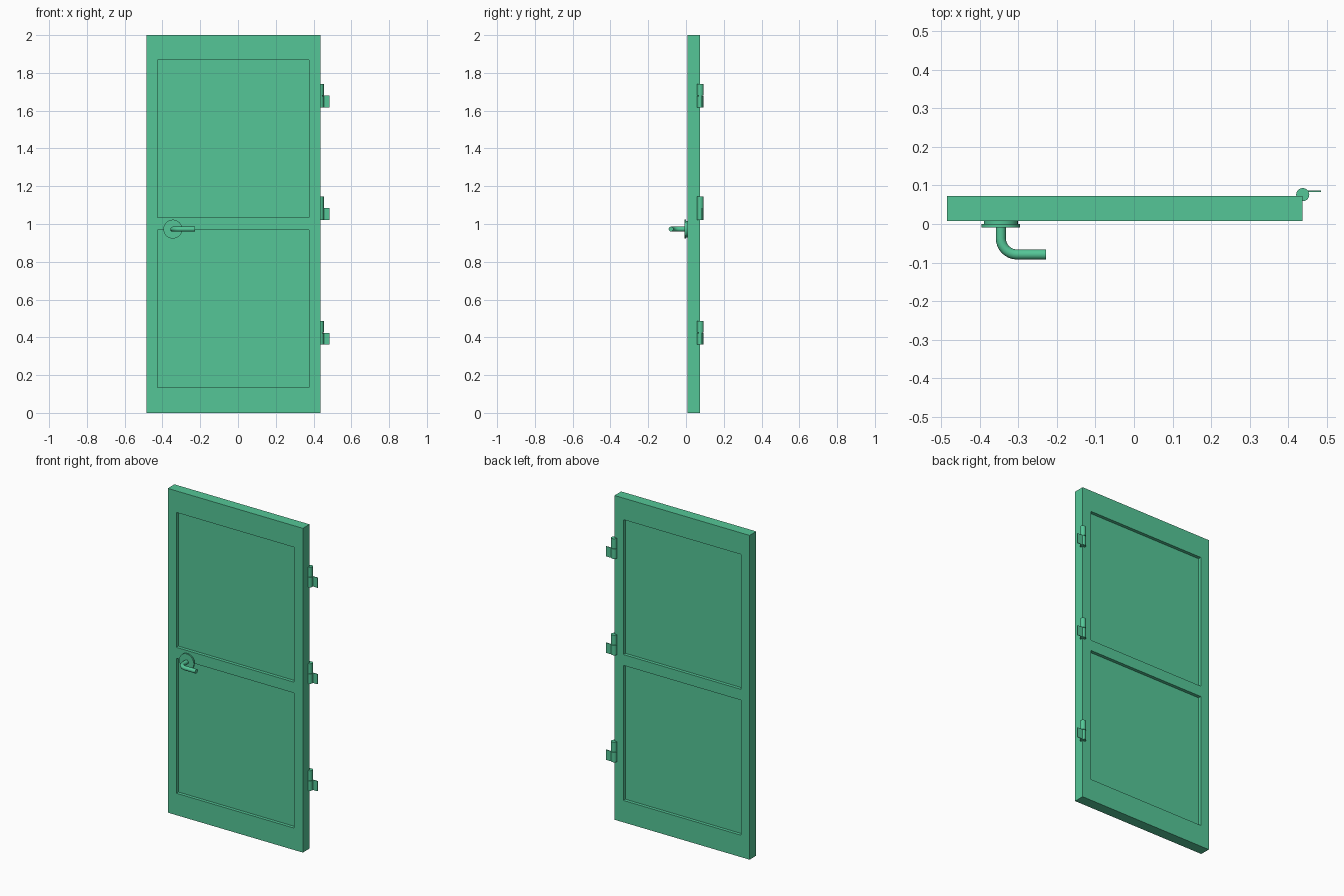
import bpy, bmesh, math
from mathutils import Vector, Matrix

if "Cube" in bpy.data.objects:
    bpy.data.objects.remove(bpy.data.objects["Cube"])

green = bpy.data.materials.new("green_paint")
green.diffuse_color = (0.09, 0.567, 0.31, 1)
green.use_nodes = True
green.node_tree.nodes["Principled BSDF"].inputs["Base Color"].default_value = green.diffuse_color


def finish(name, bm, smooth=False):
    bmesh.ops.recalc_face_normals(bm, faces=bm.faces)
    me = bpy.data.meshes.new(name)
    bm.to_mesh(me)
    bm.free()
    me.materials.append(green)
    ob = bpy.data.objects.new(name, me)
    bpy.context.collection.objects.link(ob)
    if smooth:
        bpy.ops.object.select_all(action='DESELECT')
        ob.select_set(True)
        bpy.context.view_layer.objects.active = ob
        bpy.ops.object.shade_smooth_by_angle(angle=math.radians(35))
    return ob


def box(name, x0, x1, y0, y1, z0, z1):
    bm = bmesh.new()
    bmesh.ops.create_cube(bm, size=1)
    for v in bm.verts:
        v.co = ((x0 + x1) / 2 + v.co.x * (x1 - x0),
                (y0 + y1) / 2 + v.co.y * (y1 - y0),
                (z0 + z1) / 2 + v.co.z * (z1 - z0))
    return finish(name, bm)


def cylinder(bm, radius, depth, center, rot=Matrix(), sides=24):
    bmesh.ops.create_cone(bm, cap_ends=True, segments=sides, radius1=radius,
                          radius2=radius, depth=depth,
                          matrix=Matrix.Translation(center) @ rot)


# Door leaf: a grid of faces on both sides, panel cells pushed inwards
XS = [-0.485, -0.427, 0.377, 0.437]
ZS = [0, 0.135, 0.968, 1.035, 1.867, 2]
Y0, Y1, RECESS = 0.008, 0.073, 0.02
bm = bmesh.new()
for y, inward in ((Y0, RECESS), (Y1, -RECESS)):
    grid = [[bm.verts.new((x, y, z)) for z in ZS] for x in XS]
    panels = []
    for i in range(3):
        for k in range(5):
            f = bm.faces.new((grid[i][k], grid[i + 1][k],
                              grid[i + 1][k + 1], grid[i][k + 1]))
            if i == 1 and k in (1, 3):
                panels.append(f)
    for f in panels:
        ret = bmesh.ops.extrude_discrete_faces(bm, faces=[f])
        bmesh.ops.translate(bm, verts=ret['faces'][0].verts, vec=(0, inward, 0))
# Join the two sides around the outer rim
rim = [e for e in bm.edges if e.is_boundary]
bmesh.ops.bridge_loops(bm, edges=rim)
bmesh.ops.dissolve_limit(bm, angle_limit=0.01, verts=bm.verts, edges=bm.edges)
finish("door_leaf", bm)

# Round handle plate in two layers
HX, HZ = -0.345, 0.973
turn = Matrix.Rotation(math.pi / 2, 4, 'X')
bm = bmesh.new()
cylinder(bm, 0.05, 0.009, (HX, -0.0045, HZ), turn, 32)
cylinder(bm, 0.044, 0.012, (HX, 0.004, HZ), turn, 32)
finish("handle_plate", bm, True)

# Bent lever: a ring swept along a quarter bend
R, B = 0.013, 0.042
path = [(Vector((HX, 0.0, HZ)), 0)]
for i in range(9):
    a = math.pi / 2 * i / 8
    path.append((Vector((HX + B - B * math.cos(a), -0.037 - B * math.sin(a), HZ)), a))
path.append((Vector((-0.228, -0.037 - B, HZ)), math.pi / 2))
bm = bmesh.new()
rings = []
for p, a in path:
    side = Vector((math.cos(a), math.sin(a), 0))
    rings.append([bm.verts.new(p + R * (side * math.cos(t) + Vector((0, 0, math.sin(t)))))
                  for t in (2 * math.pi * j / 16 for j in range(16))])
for r0, r1 in zip(rings, rings[1:]):
    for j in range(16):
        n = (j + 1) % 16
        bm.faces.new((r0[j], r0[n], r1[n], r1[j]))
bm.faces.new(rings[0])
bm.faces.new(rings[-1])
finish("handle_lever", bm, True)

# Hinges: two-knuckle barrel with a thin leaf on the lower half
for n, z in enumerate((0.362, 1.022, 1.617), 1):
    for part, zc in (("lower", z + 0.031), ("upper", z + 0.094)):
        bm = bmesh.new()
        cylinder(bm, 0.017, 0.061, (0.437, 0.076, zc))
        finish(f"hinge_{n}_{part}_knuckle", bm, True)
    bm = bmesh.new()
    cylinder(bm, 0.011, 0.1, (0.437, 0.076, z + 0.062), sides=16)
    finish(f"hinge_{n}_pin", bm, True)
    box(f"hinge_{n}_leaf", 0.437, 0.485, 0.083, 0.087, z, z + 0.062)
